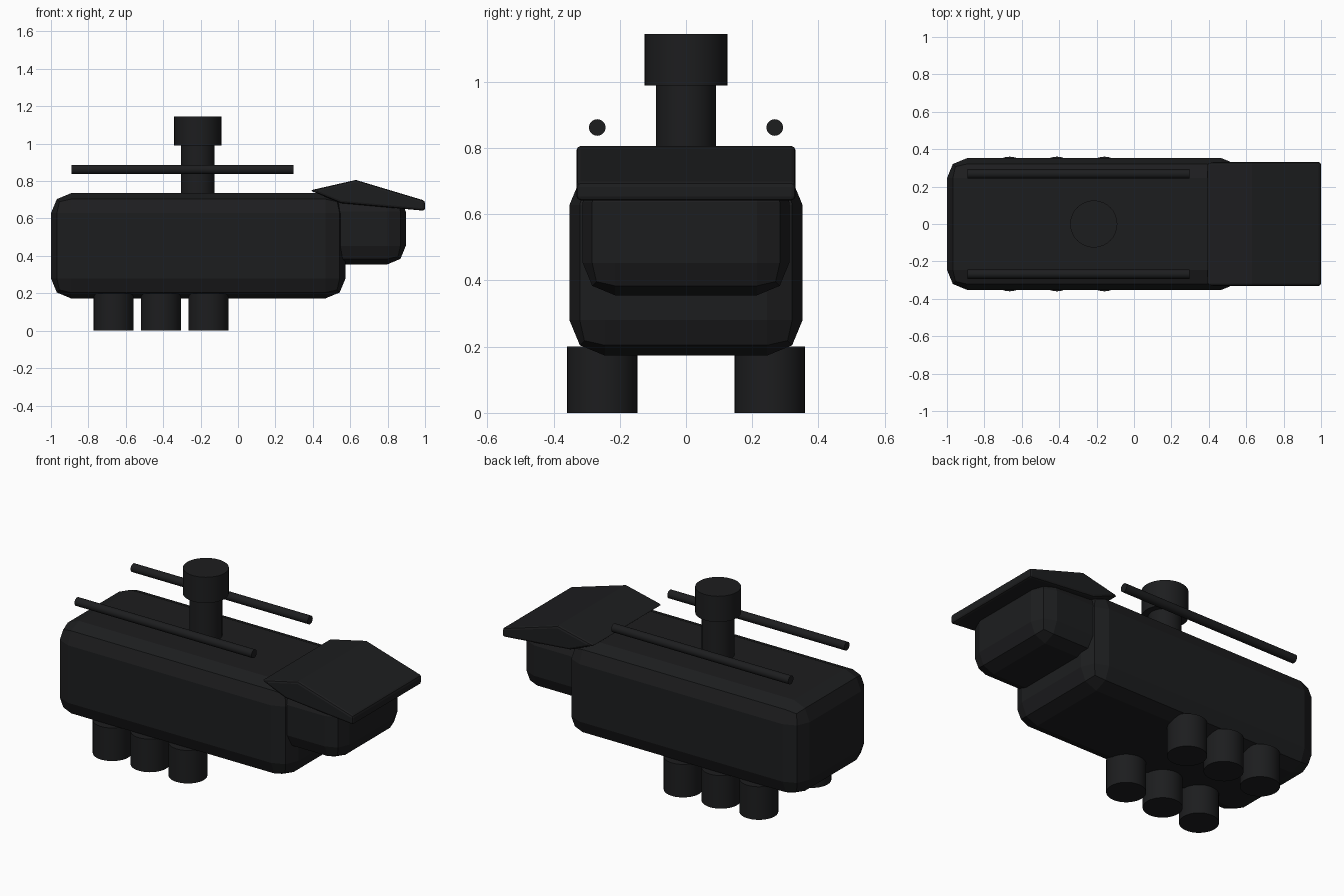
import bpy, bmesh, math

if "Cube" in bpy.data.objects:
    bpy.data.objects.remove(bpy.data.objects["Cube"])

mat = bpy.data.materials.new("charcoal")
mat.diffuse_color = (0.012, 0.0125, 0.0135, 1)
mat.use_nodes = True
mat.node_tree.nodes["Principled BSDF"].inputs["Base Color"].default_value = mat.diffuse_color


def finish(obj, name, smooth=True):
    obj.name = name
    obj.data.materials.append(mat)
    if smooth:
        bpy.ops.object.shade_smooth_by_angle(angle=math.radians(30))
    return obj


def rounded_box(name, lo, hi, width):
    centre = [(a + b) / 2 for a, b in zip(lo, hi)]
    bpy.ops.mesh.primitive_cube_add(size=1, location=centre)
    obj = bpy.context.object
    obj.scale = [b - a for a, b in zip(lo, hi)]
    bpy.ops.object.transform_apply(location=False, rotation=False, scale=True)
    bev = obj.modifiers.new("bevel", 'BEVEL')
    bev.width, bev.segments = width, 2
    return finish(obj, name, False)


def cylinder(name, radius, length, loc, rot=(0, 0, 0), sides=32):
    bpy.ops.mesh.primitive_cylinder_add(vertices=sides, radius=radius, depth=length,
                                        location=loc, rotation=rot)
    return finish(bpy.context.object, name)


# Main body and lower-set head
rounded_box("body", (-1, -0.352, 0.173), (0.575, 0.352, 0.735), 0.107)
rounded_box("head", (0.30, -0.312, 0.355), (0.897, 0.312, 0.735), 0.098)

# Peaked roof over the head, extruded from its side profile
profile = [(0.385, 0.75), (0.63, 0.806), (1.0, 0.695), (1.0, 0.641), (0.55, 0.682)]
half = 0.331
bm = bmesh.new()
face = bm.faces.new([bm.verts.new((x, -half, z)) for x, z in profile])
ext = bmesh.ops.extrude_face_region(bm, geom=[face])
for v in ext["geom"]:
    if isinstance(v, bmesh.types.BMVert):
        v.co.y = half
bmesh.ops.recalc_face_normals(bm, faces=bm.faces)
mesh = bpy.data.meshes.new("head_roof")
bm.to_mesh(mesh)
bm.free()
roof = bpy.data.objects.new("head_roof", mesh)
bpy.context.collection.objects.link(roof)
bev = roof.modifiers.new("bevel", 'BEVEL')
bev.width, bev.segments = 0.013, 2
finish(roof, "head_roof", False)

# Turret on the back
cylinder("turret_neck", 0.09, 0.34, (-0.215, 0, 0.83))
cylinder("turret_cap", 0.126, 0.156, (-0.215, 0, 1.067))

# Paired side rails and legs
for side, y in (("right", -1), ("left", 1)):
    cylinder(f"rail_{side}", 0.025, 1.185, (-0.297, y * 0.268, 0.862), (0, math.pi / 2, 0))
    for i, x in enumerate((-0.665, -0.412, -0.158)):
        cylinder(f"leg_{side}_{i + 1}", 0.107, 0.2, (x, y * 0.253, 0.1))
